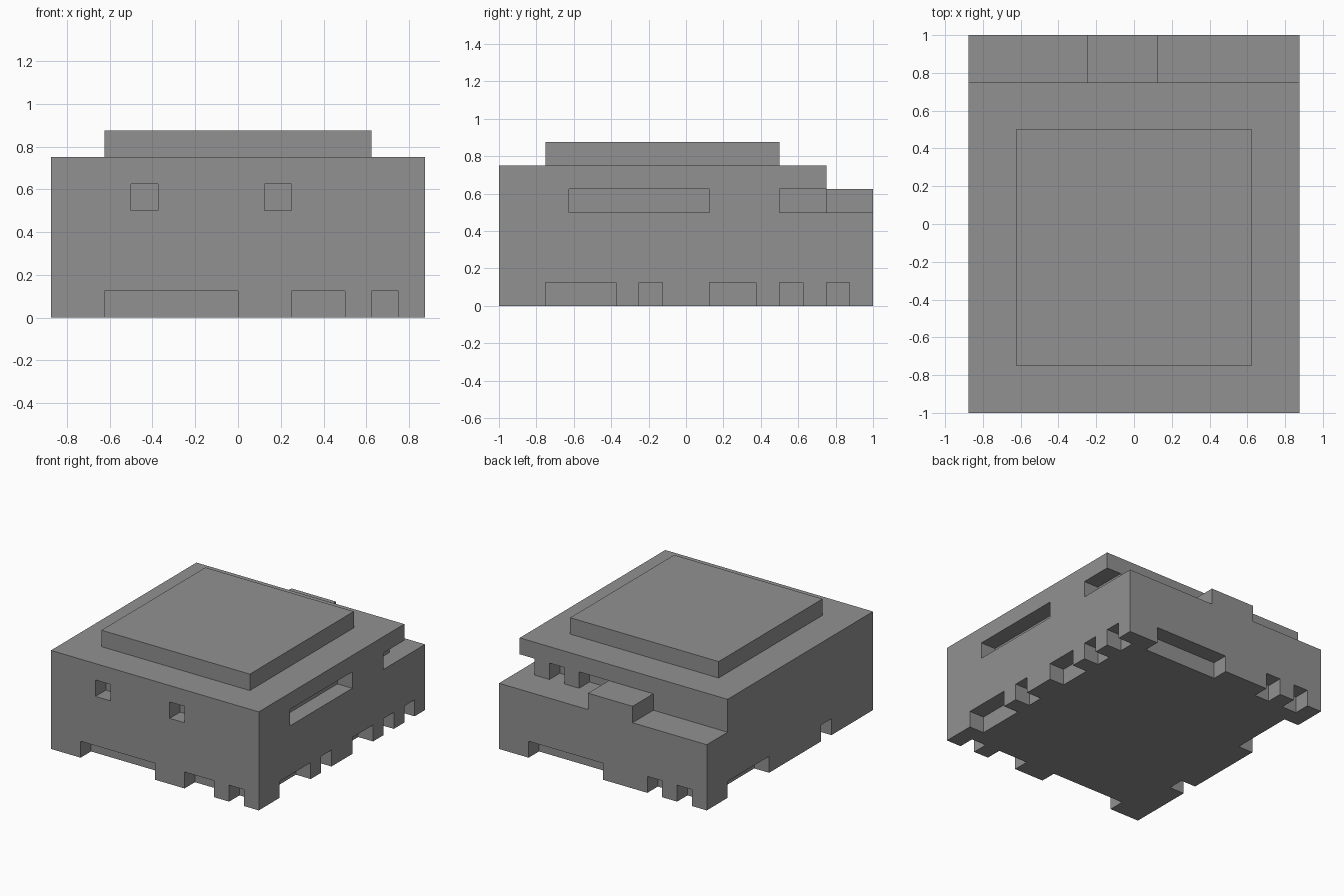
import bpy
import bmesh
import math
from mathutils import Matrix, Vector

if "Cube" in bpy.data.objects:
    bpy.data.objects.remove(bpy.data.objects["Cube"])

U = 0.125          # block unit
W, D = 7, 8        # half width and half depth in units
OUT = 2            # how far cutters reach outside the body

grey = bpy.data.materials.new("stone_grey")
grey.use_nodes = True
GREY = (0.285, 0.285, 0.285, 1)
grey.diffuse_color = GREY
grey.node_tree.nodes["Principled BSDF"].inputs["Base Color"].default_value = GREY


def add_box(bm, xs, ys, zs):
    """Add a box given its ranges in block units."""
    lo, hi = (Vector(c) * U for c in zip(xs, ys, zs))
    size = Matrix.Diagonal((*(hi - lo), 1))
    bmesh.ops.create_cube(bm, size=1, matrix=Matrix.Translation((lo + hi) / 2) @ size)


def finish(name, bm):
    bmesh.ops.recalc_face_normals(bm, faces=bm.faces)
    mesh = bpy.data.meshes.new(name)
    bm.to_mesh(mesh)
    bm.free()
    mesh.materials.append(grey)
    obj = bpy.data.objects.new(name, mesh)
    bpy.context.collection.objects.link(obj)
    return obj


def box(name, xs, ys, zs):
    bm = bmesh.new()
    add_box(bm, xs, ys, zs)
    return finish(name, bm)


# Main body: stepped side profile extruded across the width
bm = bmesh.new()
profile = [(-D, 0), (D, 0), (D, 4), (6, 4), (6, 6), (-D, 6)]
face = bm.faces.new([bm.verts.new((-W * U, y * U, z * U)) for y, z in profile])
side = bmesh.ops.extrude_face_region(bm, geom=[face])
moved = [v for v in side["geom"] if isinstance(v, bmesh.types.BMVert)]
bmesh.ops.translate(bm, verts=moved, vec=(2 * W * U, 0, 0))
body = finish("main_body", bm)

# Openings, each one unit deep
FRONT, BACK = (-D - OUT, 1 - D), (D - 1, D + OUT)
LEFT, RIGHT = (W - 1, W + OUT), (-W - OUT, 1 - W)
foot, window = (-1, 1), (4, 5)
bm = bmesh.new()

# Notches along the foot of each side
for xs in [(-5, 0), (2, 4), (5, 6)]:
    add_box(bm, xs, FRONT, foot)
for xs in [(0, 5), (-4, -3), (-6, -5)]:
    add_box(bm, xs, BACK, foot)
for ys in [(-6, -3), (-2, -1), (1, 3), (4, 5), (6, 7)]:
    add_box(bm, LEFT, ys, foot)
for ys in [(2, 6), (-4, -3)]:
    add_box(bm, RIGHT, ys, foot)

# Front windows, side slot, open corner and rear niches under the roof
for xs in [(-4, -3), (1, 2)]:
    add_box(bm, xs, FRONT, window)
add_box(bm, LEFT, (-5, 1), window)
add_box(bm, LEFT, (4, D + OUT), window)
for xs in [(4, 5), (1, 3)]:
    add_box(bm, xs, (5, D + OUT), window)
cutter = finish("opening_cutter", bm)
cutter.hide_render = True

cut = body.modifiers.new("openings", "BOOLEAN")
cut.operation = "DIFFERENCE"
cut.solver = "EXACT"
cut.object = cutter

# Bake the cut and clean up flat faces
bpy.context.view_layer.update()
graph = bpy.context.evaluated_depsgraph_get()
baked = bpy.data.meshes.new_from_object(body.evaluated_get(graph))
body.modifiers.clear()
body.data = baked
bpy.data.objects.remove(cutter)
bm = bmesh.new()
bm.from_mesh(baked)
bmesh.ops.remove_doubles(bm, verts=bm.verts, dist=0.0001)
bmesh.ops.dissolve_limit(bm, angle_limit=math.radians(1), verts=bm.verts, edges=bm.edges)
bm.to_mesh(baked)
bm.free()

# Raised roof slab and the block on the rear ledge
box("roof_slab", (-5, 5), (-6, 4), (6, 7))
box("rear_block", (-2, 1), (6, 8), (4, 5))
